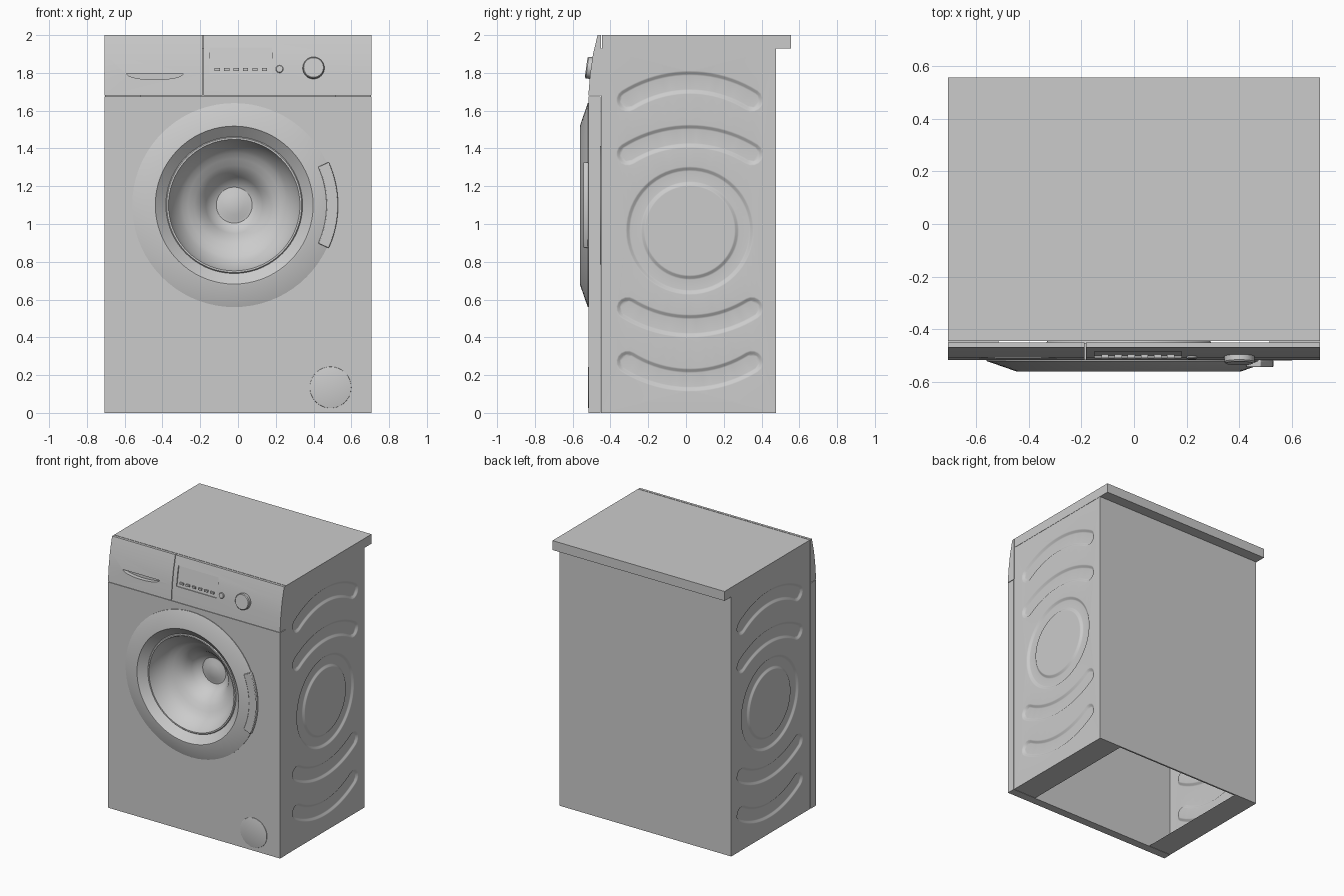
import bpy, bmesh, math
from math import sin, cos, pi, radians
from mathutils import Vector

if "Cube" in bpy.data.objects:
    bpy.data.objects.remove(bpy.data.objects["Cube"])

W = 0.707                     # half width
DOOR = (-0.02, 1.10)          # door centre in x, z


def finish(bm, name, angle=30, recalc=True):
    if recalc:
        bmesh.ops.recalc_face_normals(bm, faces=bm.faces)
    me = bpy.data.meshes.new(name)
    bm.to_mesh(me)
    bm.free()
    ob = bpy.data.objects.new(name, me)
    bpy.context.collection.objects.link(ob)
    shade(ob, angle)
    return ob


def shade(ob, angle=30):
    bpy.ops.object.select_all(action='DESELECT')
    ob.select_set(True)
    bpy.context.view_layer.objects.active = ob
    bpy.ops.object.shade_smooth_by_angle(angle=radians(angle))


def cut(ob, cutter):
    m = ob.modifiers.new("cut", 'BOOLEAN')
    m.operation, m.solver, m.object = 'DIFFERENCE', 'EXACT', cutter
    bpy.context.view_layer.objects.active = ob
    bpy.ops.object.modifier_apply(modifier=m.name)
    bpy.data.objects.remove(cutter)
    shade(ob)


def bevel(ob, width, segments=2):
    m = ob.modifiers.new("bevel", 'BEVEL')
    m.width, m.segments = width, segments
    m.limit_method, m.angle_limit = 'ANGLE', radians(40)


def loop(bm, pts):
    vs = [bm.verts.new(p) for p in pts]
    return vs, [bm.edges.new((vs[i - 1], vs[i])) for i in range(len(vs))]


def circle(cx, cz, r, n=64):
    return [(cx + r * cos(2 * pi * i / n), cz + r * sin(2 * pi * i / n)) for i in range(n)]


def plate(name, loops, y, depth):
    """Fill x-z outlines (later ones are holes) and extrude them backwards."""
    bm = bmesh.new()
    edges = []
    for pts in loops:
        edges += loop(bm, [(x, y, z) for x, z in pts])[1]
    bmesh.ops.triangle_fill(bm, edges=edges, normal=(0, -1, 0), use_beauty=True)
    ext = bmesh.ops.extrude_face_region(bm, geom=bm.faces[:])['geom']
    bmesh.ops.translate(bm, vec=(0, depth, 0),
                        verts=[g for g in ext if isinstance(g, bmesh.types.BMVert)])
    return finish(bm, name)


def prism(name, profile, x0, x1):
    """Extrude a y-z profile along x."""
    bm = bmesh.new()
    f = bm.faces.new([bm.verts.new((x0, y, z)) for y, z in profile])
    ext = bmesh.ops.extrude_face_region(bm, geom=[f])['geom']
    bmesh.ops.translate(bm, vec=(x1 - x0, 0, 0),
                        verts=[g for g in ext if isinstance(g, bmesh.types.BMVert)])
    return finish(bm, name)


def lathe(name, profile, loc, tilt=0, n=72, angle=30):
    """Spin an (r, y) profile, listed from outside to centre, about the y axis."""
    bm = bmesh.new()
    rings = [[bm.verts.new((r * cos(2 * pi * i / n), y, r * sin(2 * pi * i / n)))
              for i in range(n)] for r, y in profile]
    for a, b in zip(rings, rings[1:]):
        for i in range(n):
            bm.faces.new((a[i - 1], a[i], b[i], b[i - 1]))
    bmesh.ops.remove_doubles(bm, verts=bm.verts, dist=1e-6)
    ob = finish(bm, name, angle)
    ob.location, ob.rotation_euler = loc, (radians(tilt), 0, 0)
    return ob


def rect(x0, x1, z0, z1):
    return [(x0, z0), (x1, z0), (x1, z1), (x0, z1)]


# --- pressed side panels, mirrored ---
def slot(peak, flip, inset):
    """Curved slot outline: arc of radius R with round ends."""
    R, w, a, n = 0.62, 0.062 - inset, radians(32), 20
    pts = [((R + w) * sin(t), (R + w) * cos(t)) for t in
           [-a + 2 * a * i / n for i in range(n + 1)]]
    for s in (1, -1):
        ex, ez = R * sin(s * a), R * cos(a)
        for i in range(1, 8):
            t = s * a + pi * i / 8 if s > 0 else s * a + pi + pi * i / 8
            pts.append((ex + w * sin(t), ez + w * cos(t)))
        if s > 0:
            pts += [((R - w) * sin(t), (R - w) * cos(t)) for t in
                    [a - 2 * a * i / n for i in range(n + 1)]]
    pts = [(0.02 + u, peak - R + v) for u, v in pts]
    return [(u, 1.925 - v) for u, v in pts] if flip else pts


STEPS = [(0, 0), (0.008, 0.003), (0.018, 0.011), (0.026, 0.014)]


def side_panels():
    bm = bmesh.new()
    X, FL = 0.705, 0.19

    def press(outline):
        """Stepped loops from the surface down to the pressed floor."""
        out = [loop(bm, [(X - d, u, v) for u, v in outline(i)]) for i, d in STEPS]
        for (a, _), (b, _) in zip(out, out[1:]):
            for i in range(len(a)):
                bm.faces.new((a[i - 1], a[i], b[i], b[i - 1]))
        return out

    corner, edges = loop(bm, [(X, y, z) for y, z in rect(-0.45, 0.476, 0, 1.93)])
    for peak in (1.75, 1.465):
        for flip in (False, True):
            s = press(lambda i: slot(peak, flip, i))
            edges += s[0][1]
            bmesh.ops.triangle_fill(bm, edges=s[-1][1], normal=(1, 0, 0), use_beauty=True)
    outer = press(lambda i: circle(0.02, 0.965, 0.34 - i))
    inner = press(lambda i: circle(0.02, 0.965, 0.235 + i))
    a, b = outer[-1][0], inner[-1][0]
    for i in range(len(a)):
        bm.faces.new((a[i - 1], a[i], b[i], b[i - 1]))
    bm.faces.new(inner[0][0])
    bmesh.ops.triangle_fill(bm, edges=edges + outer[0][1], normal=(1, 0, 0), use_beauty=True)
    # folded flanges at the bottom, back and front
    fold = [bm.verts.new(v.co - Vector((FL, 0, 0))) for v in corner]
    for i, j in ((0, 1), (1, 2), (3, 0)):
        bm.faces.new((corner[i], corner[j], fold[j], fold[i]))
    ob = finish(bm, "side_panels", 40)
    ob.modifiers.new("mirror", 'MIRROR').use_mirror_merge = False
    ob.modifiers.new("normals", 'WEIGHTED_NORMAL').keep_sharp = True


side_panels()

# --- back panel and lid ---
prism("back_panel", [(0.464, 0), (0.476, 0), (0.476, 1.93), (0.464, 1.93)], -0.515, 0.515)
prism("lid", [(-0.445, 1.93), (0.557, 1.93), (0.557, 2.0), (-0.445, 2.0)], -W, W)

# --- front panel with door opening ---
plate("front_panel", [rect(-W, W, 0, 1.676), circle(*DOOR, 0.39)], -0.515, 0.062)

# --- sloping control panel: drawer and console ---
FRONT = [(-0.517, 1.68), (-0.508, 1.79), (-0.492, 1.90), (-0.468, 2.0)]


def face_y(z):
    for (y0, z0), (y1, z1) in zip(FRONT, FRONT[1:]):
        if z <= z1:
            return y0 + (y1 - y0) * (z - z0) / (z1 - z0)


panel = FRONT + [(-0.449, 2.0), (-0.449, 1.68)]
drawer = prism("detergent_drawer", panel, -W, -0.187)
console = prism("control_console", panel, -0.183, W)

# drawer grip: flat on top, curved below
grip = [(-0.44 + 0.15 * cos(t), 1.797 + 0.033 * sin(t))
        for t in [pi + pi * i / 20 for i in range(21)]]
cut(drawer, plate("grip_cutter", [grip], -0.6, 0.12))

# display recess
z0, z1 = 1.79, 1.935
cut(console, prism("display_cutter", [(-0.6, z0), (-0.6, z1), (face_y(z1) + 0.006, z1),
                                      (face_y(z0) + 0.006, z0)], -0.15, 0.18))

# small buttons, start button and knob
for i in range(6):
    x = -0.11 + i * 0.05
    plate(f"button_{i + 1}", [rect(x - 0.014, x + 0.014, 1.811, 1.825)], -0.508, 0.014)
lathe("start_button", [(0.02, 0.005), (0.02, -0.006), (0.017, -0.009), (0, -0.009)],
      (0.22, face_y(1.82), 1.82), -8, 24)
lathe("program_knob", [(0.058, 0.01), (0.057, -0.02), (0.052, -0.026), (0, -0.026)],
      (0.40, face_y(1.825), 1.825), -8, 48)

# --- door ring with deep glass bowl ---
lathe("door", [(0.54, -0.513), (0.54, -0.52), (0.425, -0.56), (0.418, -0.56), (0.362, -0.512),
               (0.357, -0.518), (0.348, -0.518), (0.343, -0.508), (0.335, -0.48),
               (0.295, -0.425), (0.275, -0.405), (0.245, -0.385), (0.21, -0.365),
               (0.175, -0.335), (0.15, -0.30), (0.125, -0.265), (0.095, -0.25),
               (0.08, -0.252), (0.05, -0.262), (0, -0.266)], (DOOR[0], 0, DOOR[1]))

# --- curved door handle ---
arc = [radians(-24.5 + 49 * i / 16) for i in range(17)]
handle = [(DOOR[0] + r * cos(t), DOOR[1] + r * sin(t))
          for r, ts in ((0.55, arc), (0.488, arc[::-1])) for t in ts]
bevel(plate("door_handle", [handle], -0.543, 0.026), 0.005)

# --- filter cap ---
lathe("filter_cap", [(0.11, 0.0), (0.109, -0.004), (0.106, -0.005), (0, -0.005)],
      (0.49, -0.514, 0.135), 0, 48)
